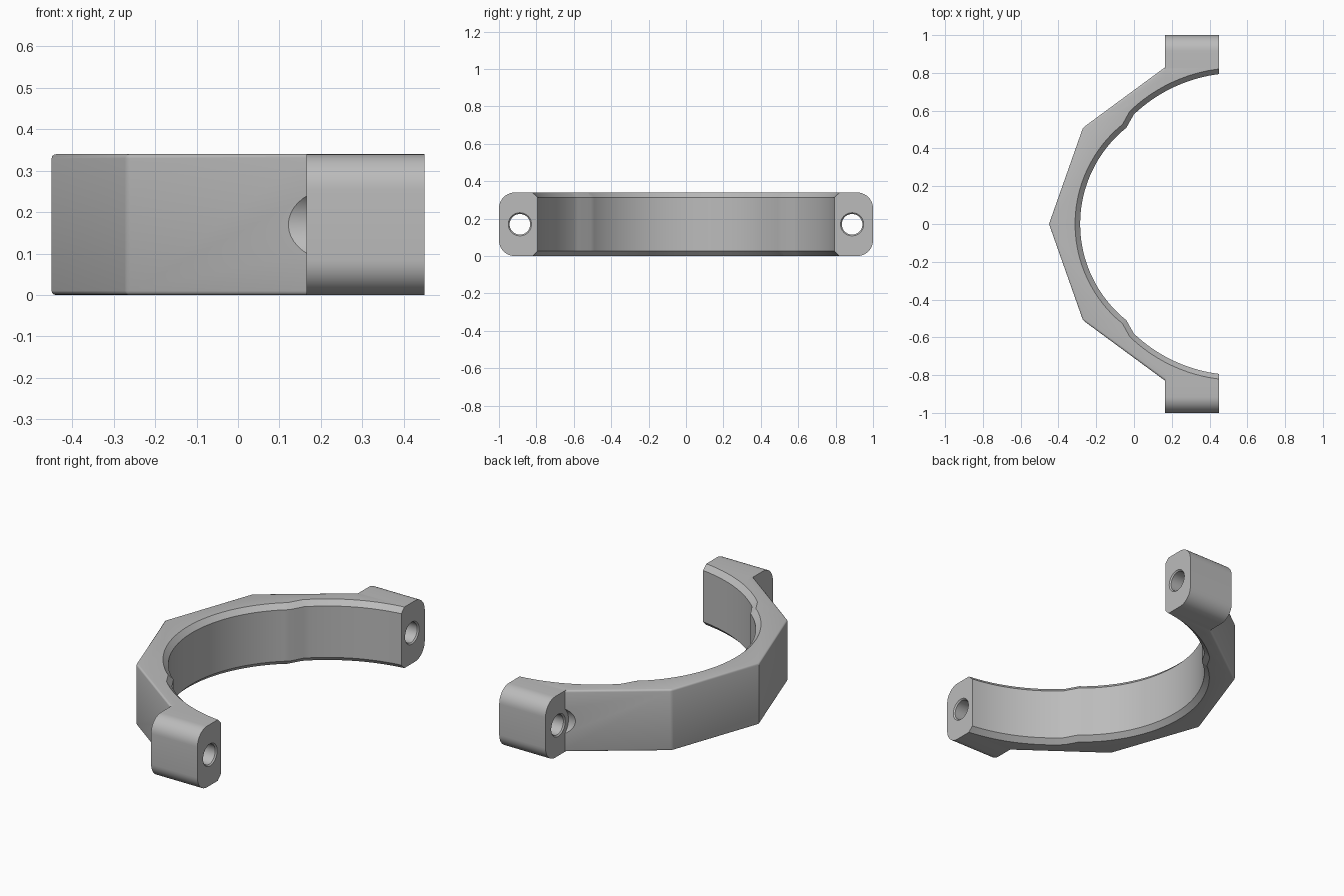
import bpy, bmesh
from math import sin, cos, pi, radians
from mathutils import Vector

cube = bpy.data.objects.get("Cube")
if cube:
    bpy.data.objects.remove(cube)

H = 0.34          # height of the clamp
END = 0.45        # mating face
BACK = 0.165      # rear face of the lugs
CHAMFER = 0.027
HOLE_Y = 0.888

grey = bpy.data.materials.new("plain grey")
grey.use_nodes = True
colour = (0.5, 0.5, 0.5, 1)
grey.diffuse_color = colour
grey.node_tree.nodes["Principled BSDF"].inputs["Base Color"].default_value = colour


def finish(name, bm):
    bmesh.ops.recalc_face_normals(bm, faces=bm.faces)
    mesh = bpy.data.meshes.new(name)
    bm.to_mesh(mesh)
    bm.free()
    mesh.materials.append(grey)
    ob = bpy.data.objects.new(name, mesh)
    bpy.context.collection.objects.link(ob)
    return ob


def loft(loops):
    """Closed solid through rings of equal point count."""
    bm = bmesh.new()
    rings = [[bm.verts.new(p) for p in ring] for ring in loops]
    n = len(rings[0])
    for a, b in zip(rings, rings[1:]):
        for i in range(n):
            j = (i + 1) % n
            bm.faces.new((a[i], a[j], b[j], b[i]))
    bm.faces.new(rings[0])
    bm.faces.new(rings[-1])
    return bm


def combine(target, tool, operation):
    mod = target.modifiers.new("join", "BOOLEAN")
    mod.operation = operation
    mod.solver = "EXACT"
    mod.object = tool
    bpy.context.view_layer.objects.active = target
    bpy.ops.object.modifier_apply(modifier=mod.name)
    bpy.data.objects.remove(tool)


# Faceted outer body with softened rims and corners
half = [(END - 0.01, 0.83), (BACK, 0.83), (-0.27, 0.51)]
outline = half + [(-END, 0)] + [(x, -y) for x, y in reversed(half)]
bm = loft([[(x, y, z) for x, y in outline] for z in (0, H)])
rims = [e for e in bm.edges
        if e.verts[0].co.z == e.verts[1].co.z
        and min(v.co.x for v in e.verts) < BACK - 0.01]
corners = [e for e in bm.edges
           if e.verts[0].co.z != e.verts[1].co.z and -0.3 < e.verts[0].co.x < 0]
bmesh.ops.bevel(bm, geom=rims + corners, offset=0.01, segments=3,
                profile=0.5, affect="EDGES")
body = finish("clamp_half", bm)

# Bolt lugs with rounded outer edges
for side in (1, -1):
    loops = [[(x, side * y, z) for y, z in ((0.78, 0), (1, 0), (1, H), (0.78, H))]
             for x in (BACK, END)]
    bm = loft(loops)
    edges = [e for e in bm.edges
             if all(abs(v.co.y) > 0.99 for v in e.verts)
             and e.verts[0].co.z == e.verts[1].co.z]
    bmesh.ops.bevel(bm, geom=edges, offset=0.085, segments=10,
                    profile=0.5, affect="EDGES")
    combine(body, finish("lug", bm), "UNION")


# Bore: wide end arcs stepping to a tighter middle arc, chamfered at both rims
def arc(cx, r, a0, a1, n):
    return [Vector((cx + r * cos(radians(a0 + (a1 - a0) * i / n)),
                    r * sin(radians(a0 + (a1 - a0) * i / n)))) for i in range(n + 1)]


upper = arc(0.55, 0.8, 90, 133.5, 20) + arc(0.368, 0.653, 128.7, 180, 20)
path = upper + [Vector((p.x, -p.y)) for p in reversed(upper[:-1])]


def offset_path(d):
    ring = []
    for i, p in enumerate(path):
        t = path[min(i + 1, len(path) - 1)] - path[max(i - 1, 0)]
        ring.append(p + Vector((t.y, -t.x)).normalized() * -d)
    # pick the outward side
    if ring[len(ring) // 2].x > path[len(path) // 2].x:
        ring = [2 * p - q for p, q in zip(path, ring)]
    return ring


extra = 0.01
levels = ((-extra, CHAMFER + extra), (CHAMFER, 0),
          (H - CHAMFER, 0), (H + extra, CHAMFER + extra))
bore = loft([[(p.x, p.y, z) for p in offset_path(d)] for z, d in levels])
combine(body, finish("bore_cutter", bore), "DIFFERENCE")

# Bolt holes: eased mouths, and a round relief in the wall behind each lug
profile = ((0.02, 0.09), (BACK, 0.09), (BACK, 0.062), (BACK + 0.007, 0.055),
           (END - 0.007, 0.055), (END, 0.062), (END + 0.05, 0.062))
for side in (1, -1):
    loops = [[(x, side * HOLE_Y + r * cos(i * pi / 20), H / 2 + r * sin(i * pi / 20))
              for i in range(40)] for x, r in profile]
    combine(body, finish("hole_cutter", loft(loops)), "DIFFERENCE")

# Smooth curves, keep machined edges sharp
bpy.ops.object.select_all(action="DESELECT")
body.select_set(True)
bpy.context.view_layer.objects.active = body
bpy.ops.object.shade_smooth_by_angle(angle=radians(32))
